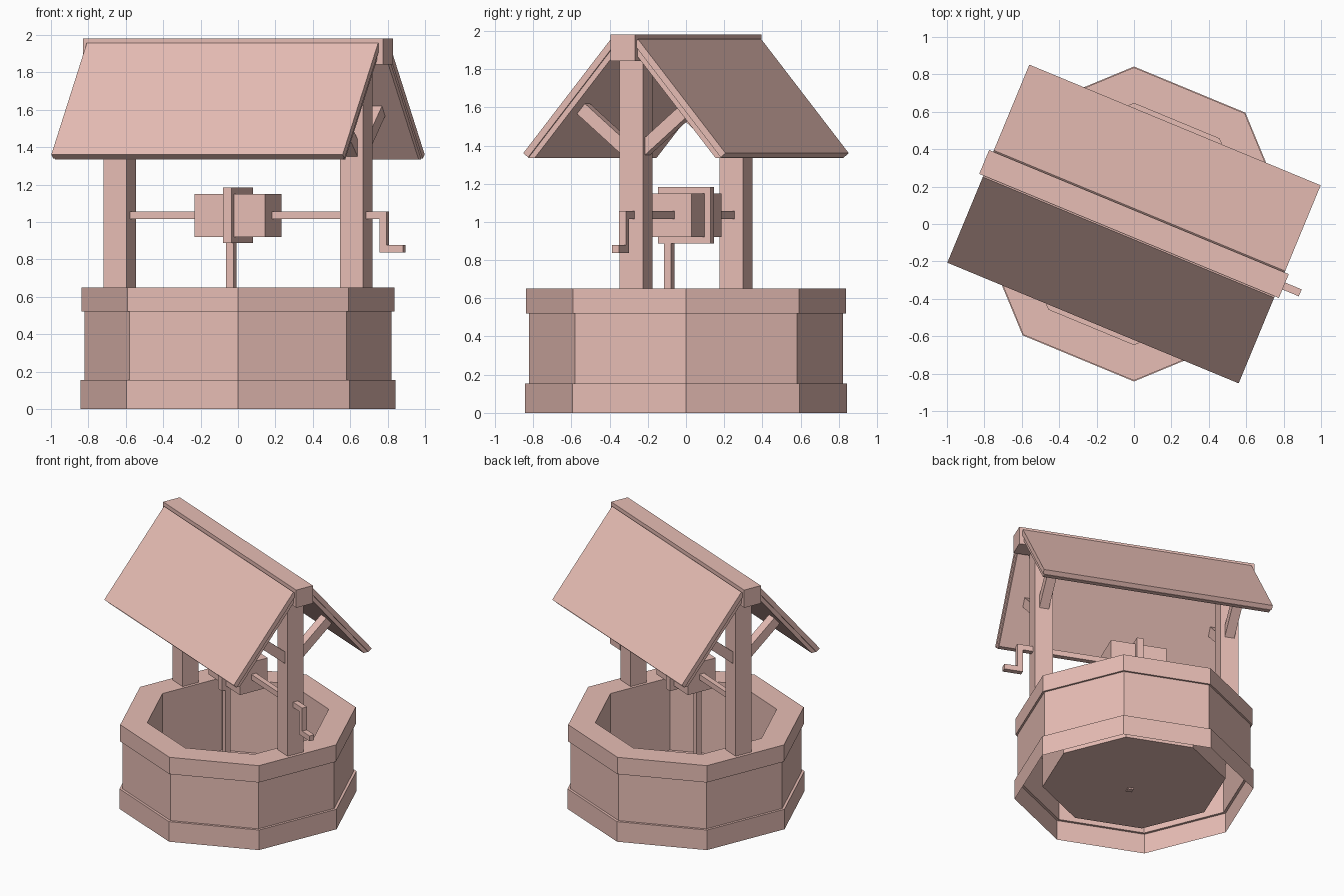
import bpy, bmesh, math
from mathutils import Matrix, Vector

if "Cube" in bpy.data.objects:
    bpy.data.objects.remove(bpy.data.objects["Cube"])

mat = bpy.data.materials.new("terracotta")
mat.diffuse_color = (0.80, 0.51, 0.46, 1)
mat.use_nodes = True
mat.node_tree.nodes["Principled BSDF"].inputs["Base Color"].default_value = mat.diffuse_color

# The frame above the basin is turned to line up with the octagon's flat sides
TURN = Matrix.Rotation(math.radians(-22.5), 4, 'Z')


def finish(name, bm):
    bmesh.ops.recalc_face_normals(bm, faces=bm.faces[:])
    me = bpy.data.meshes.new(name)
    bm.to_mesh(me)
    bm.free()
    ob = bpy.data.objects.new(name, me)
    me.materials.append(mat)
    bpy.context.collection.objects.link(ob)
    return ob


def prism(name, pts, u0, u1):
    """Extrude a (v, z) profile along the ridge direction u."""
    bm = bmesh.new()
    a = [bm.verts.new(TURN @ Vector((u0, v, z))) for v, z in pts]
    b = [bm.verts.new(TURN @ Vector((u1, v, z))) for v, z in pts]
    n = len(pts)
    bm.faces.new(a)
    bm.faces.new(b[::-1])
    for i in range(n):
        j = (i + 1) % n
        bm.faces.new((a[i], b[i], b[j], a[j]))
    return finish(name, bm)


def box(name, u, v, z):
    return prism(name, [(v[0], z[0]), (v[1], z[0]), (v[1], z[1]), (v[0], z[1])], *u)


def strip(p, q, width):
    """Rectangle profile of given width around the line p-q."""
    p, q = Vector(p), Vector(q)
    d = (q - p).normalized()
    n = Vector((-d.y, d.x)) * width / 2
    return [tuple(c) for c in (p + n, q + n, q - n, p - n)]


# Octagonal basin: trim, wall, rim, inner wall and floor, open underneath
profile = [(0.842, 0), (0.842, 0.155), (0.822, 0.155), (0.822, 0.52),
           (0.837, 0.52), (0.837, 0.65), (0.645, 0.65), (0.645, 0.09)]
bm = bmesh.new()
rings = [[bm.verts.new((r * math.cos(k * math.pi / 4), r * math.sin(k * math.pi / 4), z))
          for k in range(8)] for r, z in profile]
for lo, hi in zip(rings, rings[1:]):
    for k in range(8):
        j = (k + 1) % 8
        bm.faces.new((lo[k], lo[j], hi[j], hi[k]))
bm.faces.new(rings[-1])
finish("basin", bm)

# Posts with diagonal braces
for side, s in (("left", -1), ("right", 1)):
    c = 0.684 * s
    box(side + "_post", (c - 0.066, c + 0.066), (-0.066, 0.066), (0.64, 1.85))
    for end, m in (("front", -1), ("back", 1)):
        prism(f"{side}_{end}_brace", strip((m * 0.04, 1.375), (m * 0.33, 1.62), 0.07),
              c - 0.035, c + 0.035)

# Ridge beam and roof slopes, each a top layer over a shorter under board
box("ridge_beam", (-0.867, 0.867), (-0.069, 0.069), (1.843, 1.98))
for end, m in (("front", -1), ("back", 1)):
    prism(end + "_roof", [(m * v, z) for v, z in
          ((0.077, 1.957), (0.573, 1.36), (0.546, 1.338), (0.05, 1.935))], -0.843, 0.843)
    prism(end + "_roof_board", [(m * v, z) for v, z in
          ((0.05, 1.935), (0.548, 1.335), (0.512, 1.335), (0.05, 1.89))], -0.833, 0.833)

# Axle, winding drum and rope coil
box("axle", (-0.69, 0.826), (-0.02, 0.02), (1.015, 1.056))
box("drum", (-0.205, 0.205), (-0.115, 0.115), (0.92, 1.15))
box("rope_coil", (-0.025, 0.025), (-0.148, 0.148), (0.888, 1.183))
box("rope", (-0.021, 0.021), (-0.117, -0.075), (0.08, 0.92))

# Crank
box("crank_arm", (0.826, 0.867), (-0.02, 0.02), (0.837, 1.056))
box("crank_handle", (0.867, 0.962), (-0.02, 0.02), (0.837, 0.878))
